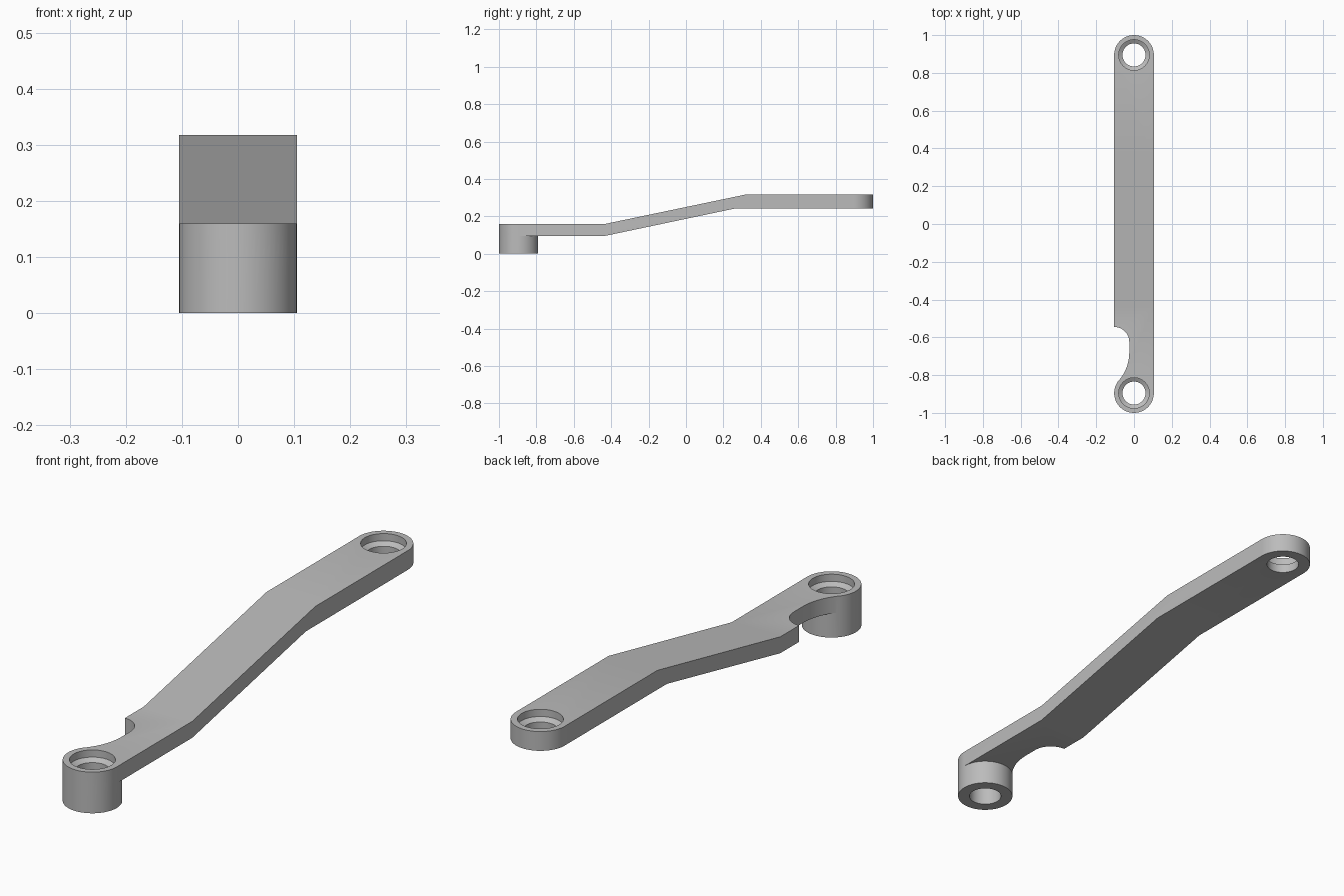
import bpy, bmesh
from math import cos, sin, radians

if "Cube" in bpy.data.objects:
    bpy.data.objects.remove(bpy.data.objects["Cube"])

HALF_WIDTH = 0.105
END_Y = 0.895
LOW_TOP, LOW_BOTTOM = 0.16, 0.096
HIGH_TOP, HIGH_BOTTOM = 0.318, 0.243

grey = bpy.data.materials.new("plain_grey")
grey.use_nodes = True
colour = (0.5, 0.5, 0.5, 1)
grey.diffuse_color = colour
grey.node_tree.nodes["Principled BSDF"].inputs["Base Color"].default_value = colour


def arc(cx, cy, r, start, end, steps):
    angles = [radians(start + (end - start) * i / steps) for i in range(steps + 1)]
    return [(cx + r * cos(a), cy + r * sin(a)) for a in angles]


def loft(name, rings):
    """Closed solid through a stack of matching rings of 3D points."""
    bm = bmesh.new()
    loops = [[bm.verts.new(p) for p in ring] for ring in rings]
    n = len(loops[0])
    for a, b in zip(loops, loops[1:]):
        for i in range(n):
            j = (i + 1) % n
            bm.faces.new((a[i], a[j], b[j], b[i]))
    bm.faces.new(loops[0][::-1])
    bm.faces.new(loops[-1])
    bmesh.ops.recalc_face_normals(bm, faces=bm.faces)
    mesh = bpy.data.meshes.new(name)
    bm.to_mesh(mesh)
    bm.free()
    obj = bpy.data.objects.new(name, mesh)
    bpy.context.collection.objects.link(obj)
    mesh.materials.append(grey)
    return obj


def upright(name, outline, z0, z1):
    return loft(name, [[(x, y, z) for x, y in outline] for z in (z0, z1)])


def combine(target, tool, operation):
    """Apply a boolean, then discard the tool."""
    tool.hide_render = True
    mod = target.modifiers.new(operation, "BOOLEAN")
    mod.operation, mod.solver, mod.object = operation, "EXACT", tool
    bpy.ops.object.select_all(action="DESELECT")
    bpy.context.view_layer.objects.active = target
    target.select_set(True)
    bpy.ops.object.modifier_apply(modifier=mod.name)
    bpy.data.objects.remove(tool)


# Cranked side profile, swept across the width
profile = [(-1.2, LOW_TOP), (-0.43, LOW_TOP), (0.326, HIGH_TOP), (1.2, HIGH_TOP),
           (1.2, HIGH_BOTTOM), (0.267, HIGH_BOTTOM), (-0.43, LOW_BOTTOM), (-1.2, LOW_BOTTOM)]
arm = loft("cranked_link_arm", [[(x, y, z) for y, z in profile] for x in (-0.3, 0.3)])

# Plan outline: rounded ends and a curved side notch
outline = (arc(0, END_Y, HALF_WIDTH, 0, 180, 32)
           + arc(-HALF_WIDTH, -0.625, 0.08, 90, 0, 14)
           + arc(-0.25, -0.68, 0.225, 0, -37, 12)
           + arc(0, -END_Y, HALF_WIDTH, 135, 360, 40))
combine(arm, upright("plan_cutter", outline, -0.2, 0.6), "INTERSECT")

# Tall round boss at the front end
circle = arc(0, -END_Y, HALF_WIDTH, 0, 360, 64)[:-1]
combine(arm, upright("front_boss", circle, 0, LOW_TOP), "UNION")

# Recessed through holes at both ends
for y, top in ((-END_Y, LOW_TOP), (END_Y, HIGH_TOP)):
    steps = [(0.061, -0.1), (0.061, top - 0.04), (0.081, top - 0.028), (0.081, top + 0.1)]
    rings = [[(px, py, z) for px, py in arc(0, y, r, 0, 360, 48)[:-1]] for r, z in steps]
    combine(arm, loft("hole_cutter", rings), "DIFFERENCE")

bpy.ops.object.shade_smooth_by_angle(angle=radians(12))
